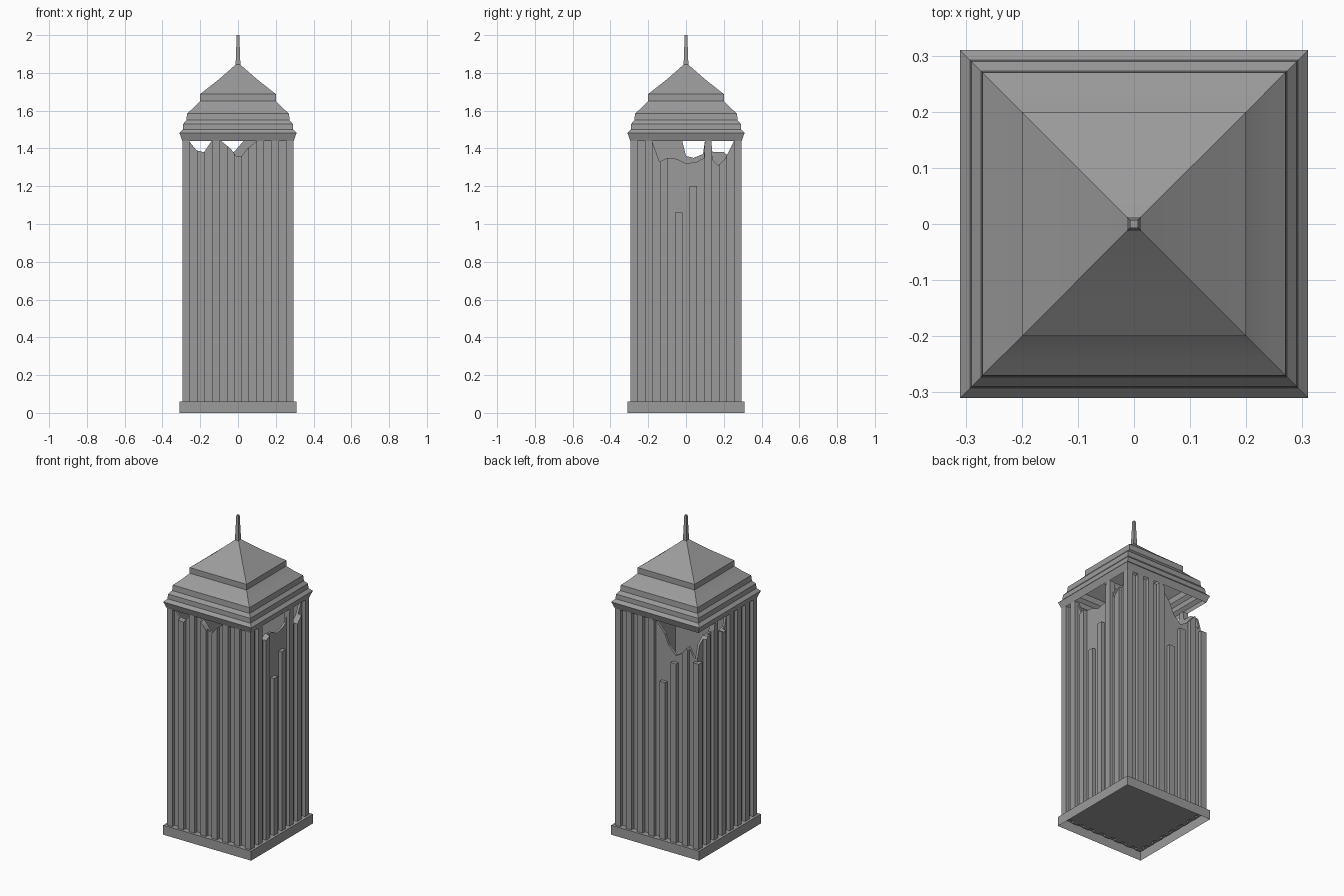
import bpy, bmesh, math
from mathutils import Matrix

cube = bpy.data.objects.get("Cube")
if cube:
    bpy.data.objects.remove(cube)

stone = bpy.data.materials.new("grey stone")
stone.use_nodes = True
GREY = (0.33, 0.33, 0.33, 1)
stone.diffuse_color = GREY
stone.node_tree.nodes["Principled BSDF"].inputs["Base Color"].default_value = GREY

TOP, FLOOR, OUTER, CORE = 1.44, 0.045, 0.295, 0.272
RIB = OUTER * 2 / 15          # eight ribs and seven gaps per side
EDGE = OUTER - RIB


def finish(bm, name, smooth=False):
    mesh = bpy.data.meshes.new(name)
    bm.to_mesh(mesh)
    bm.free()
    mesh.materials.append(stone)
    obj = bpy.data.objects.new(name, mesh)
    bpy.context.collection.objects.link(obj)
    if smooth:
        bpy.ops.object.select_all(action='DESELECT')
        obj.select_set(True)
        bpy.context.view_layer.objects.active = obj
        bpy.ops.object.shade_smooth_by_angle(angle=math.radians(30))
    return obj


def square_loft(name, profile, cap=False, smooth=False):
    """Stack square rings given as (half width, height)."""
    bm = bmesh.new()
    rings = [[bm.verts.new((sx * h, sy * h, z)) for sx, sy in
              ((-1, -1), (1, -1), (1, 1), (-1, 1))] for h, z in profile]
    for a, b in zip(rings, rings[1:]):
        for i in range(4):
            j = (i + 1) % 4
            bm.faces.new((a[i], a[j], b[j], b[i]))
    if cap:
        bm.faces.new(rings[-1])
    return finish(bm, name, smooth)


def slab(bm, outline, near, far):
    """Extrude a (u, z) outline from depth near to depth far."""
    front = [bm.verts.new((u, -near, z)) for u, z in outline]
    back = [bm.verts.new((u, -far, z)) for u, z in outline]
    bm.faces.new(front)
    bm.faces.new(back[::-1])
    for i in range(len(front)):
        j = (i + 1) % len(front)
        bm.faces.new((front[j], front[i], back[i], back[j]))


def height_at(edge, u):
    for (a, za), (b, zb) in zip(edge, edge[1:]):
        if a <= u <= b:
            return za + (zb - za) * (u - a) / (b - a)
    return TOP


def strip(edge, u0, u1, limit=TOP):
    """Outline of a wall strip whose top follows the broken edge."""
    us = [u0] + [u for u, z in edge if u0 < u < u1] + [u1]
    tops = [(u, min(limit, height_at(edge, u))) for u in us]
    return [(u0, FLOOR), (u1, FLOOR)] + tops[::-1]


# Broken wall edges as (across, height), and ribs snapped off lower down
sides = {
    "front": ([(-.26, TOP), (-.22, 1.39), (-.18, 1.38), (-.14, TOP), (-.09, TOP),
               (-.04, 1.40), (-.01, 1.36), (.02, 1.36), (.05, 1.40), (.10, TOP)], {}),
    "right": ([(-.18, TOP), (-.14, 1.33), (-.10, 1.35), (-.05, 1.345), (0, 1.32),
               (.06, 1.33), (.095, 1.35), (.10, TOP), (.135, TOP), (.14, 1.34),
               (.17, 1.31), (.21, 1.35), (.255, TOP)], {3: 1.06, 4: 1.2}),
    "back": ([(-.03, TOP), (.04, 1.36), (.07, 1.29), (.12, 1.24), (.17, 1.27),
              (.21, 1.32), (.24, 1.27), (.28, 1.24)], {4: 1.06, 5: 1.2}),
    "left": ([(-.28, 1.24), (-.25, 1.34), (-.20, 1.38), (-.14, 1.38), (-.13, TOP),
              (-.10, TOP), (-.09, 1.37), (-.04, 1.35), (0, 1.36), (.02, TOP)], {}),
}

for k, (side, (edge, snapped)) in enumerate(sides.items()):
    turn = Matrix.Rotation(k * math.pi / 2, 3, 'Z')
    # Thin wall behind the ribs
    bm = bmesh.new()
    slab(bm, strip(edge, -CORE, CORE), CORE, CORE - 0.015)
    bmesh.ops.transform(bm, matrix=turn.to_4x4(), verts=bm.verts)
    finish(bm, side + "_wall")
    # Inner ribs, plus the corner post at the right-hand end
    bm = bmesh.new()
    for i in range(1, 7):
        u = -OUTER + RIB * 2 * i
        slab(bm, strip(edge, u, u + RIB, snapped.get(i, TOP)), OUTER, CORE - 0.003)
    slab(bm, strip([], EDGE, OUTER, 1.24 if side == "back" else TOP), OUTER, EDGE)
    bmesh.ops.transform(bm, matrix=turn.to_4x4(), verts=bm.verts)
    finish(bm, side + "_ribs")

# Open plinth skirt with a recessed floor
square_loft("plinth", [(.31, 0), (.31, .06), (CORE, .06)])
square_loft("floor", [(CORE, FLOOR + .01), (CORE, FLOOR)], cap=True)

# Hollow stepped roof: eave, coved tier, then pyramid
square_loft("eave", [(.295, 1.44), (.31, 1.482), (.292, 1.50)], smooth=True)
square_loft("roof_tier", [(.292, 1.50), (.29, 1.53), (.273, 1.55), (.27, 1.585),
                          (.235, 1.615), (.2, 1.652)], smooth=True)
square_loft("roof_peak", [(.2, 1.652), (.2, 1.688), (.1, 1.767), (.005, 1.85)], smooth=True)
square_loft("spire", [(.013, 1.835), (.007, 2.0)], cap=True)
